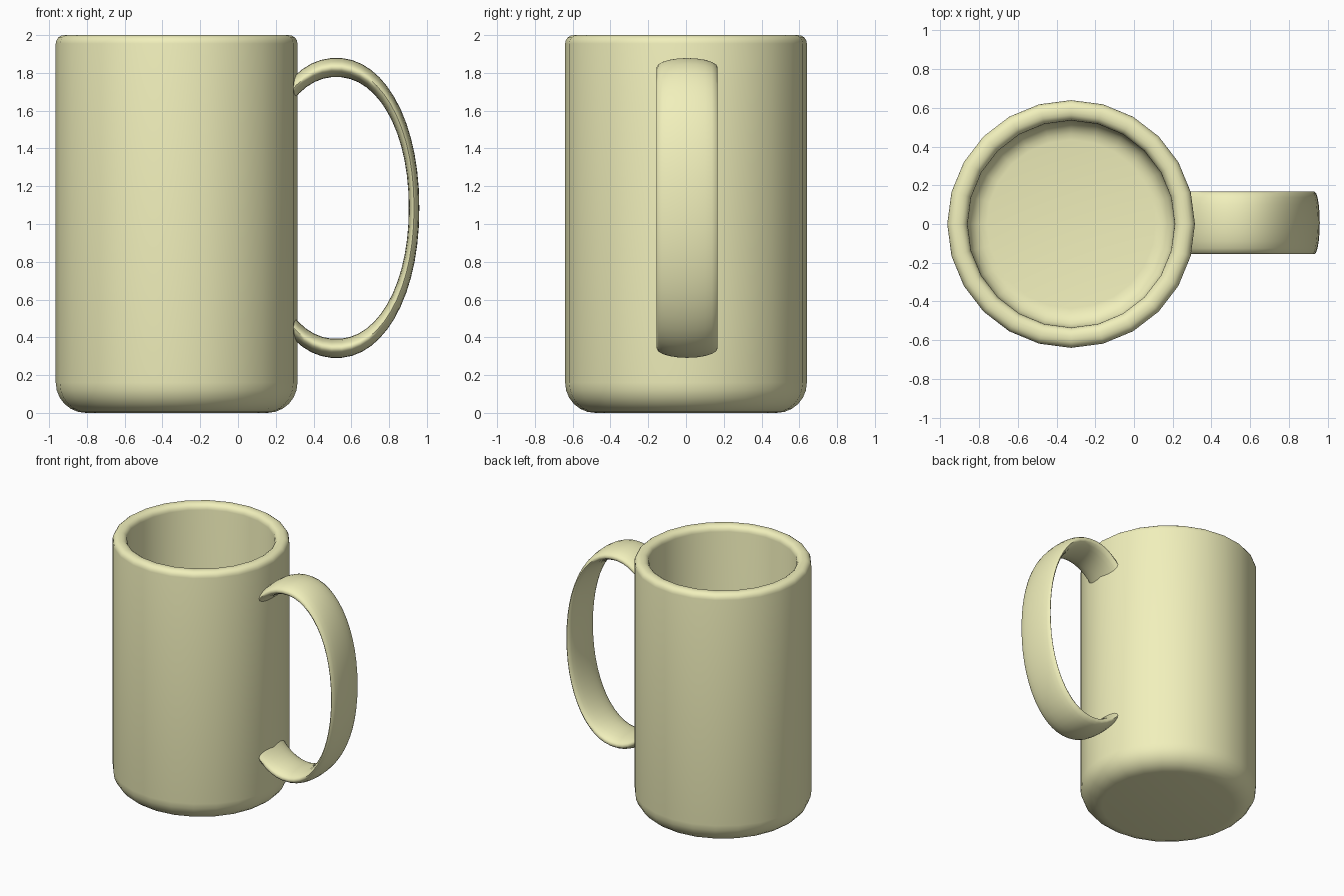
import bpy, bmesh, math

if "Cube" in bpy.data.objects:
    bpy.data.objects.remove(bpy.data.objects["Cube"])

mat = bpy.data.materials.new("cream_yellow_glaze")
mat.diffuse_color = (0.88, 0.87, 0.50, 1)
mat.use_nodes = True
mat.node_tree.nodes["Principled BSDF"].inputs["Base Color"].default_value = mat.diffuse_color


def finish(name, bm, angle):
    bmesh.ops.recalc_face_normals(bm, faces=bm.faces)
    me = bpy.data.meshes.new(name)
    bm.to_mesh(me)
    bm.free()
    ob = bpy.data.objects.new(name, me)
    bpy.context.collection.objects.link(ob)
    me.materials.append(mat)
    bpy.ops.object.select_all(action='DESELECT')
    ob.select_set(True)
    bpy.context.view_layer.objects.active = ob
    bpy.ops.object.shade_smooth_by_angle(angle=math.radians(angle))
    return ob


def skin(bm, rings):
    # bridge closed rings of points, then cap both ends
    vs = [[bm.verts.new(p) for p in r] for r in rings]
    n = len(vs[0])
    for a, b in zip(vs, vs[1:]):
        for i in range(n):
            j = (i + 1) % n
            bm.faces.new((a[i], a[j], b[j], b[i]))
    bm.faces.new(vs[0])
    bm.faces.new(vs[-1])


def arc(cx, cz, r, a0, a1, steps):
    return [(cx + r * math.cos(math.radians(a0 + (a1 - a0) * i / steps)),
             cz + r * math.sin(math.radians(a0 + (a1 - a0) * i / steps)))
            for i in range(steps + 1)]


# Cup: 24-sided lathe with rounded foot, rounded rim and hollow inside
CX, SIDES = -0.325, 24
profile = (arc(0.48, 0.16, 0.16, -90, 0, 6)
           + arc(0.595, 1.955, 0.045, 0, 90, 4)
           + arc(0.58, 1.955, 0.045, 90, 180, 4)
           + arc(0.435, 0.22, 0.10, 0, -90, 5))
rings = [[(CX + r * math.cos(2 * math.pi * i / SIDES),
           r * math.sin(2 * math.pi * i / SIDES), z) for i in range(SIDES)]
         for r, z in profile]
bm = bmesh.new()
skin(bm, rings)
finish("cup", bm, 40)

# Handle: flat oval section swept round a tall ellipse, ends sunk in the wall
HX, HZ, HY, N = 0.52, 1.085, 0.006, 2.1


def power(v):
    return math.copysign(abs(v) ** (2 / N), v)


rings = []
for k in range(41):
    t = math.radians(-133 + 266 * k / 40)
    ring = []
    for i in range(20):
        s = 2 * math.pi * i / 20
        f = 1 + 0.068 * math.cos(s)
        ring.append((HX + 0.412 * f * power(math.cos(t)),
                     HY + 0.162 * math.sin(s),
                     HZ + 0.744 * f * power(math.sin(t))))
    rings.append(ring)
bm = bmesh.new()
skin(bm, rings)
finish("handle", bm, 60)
